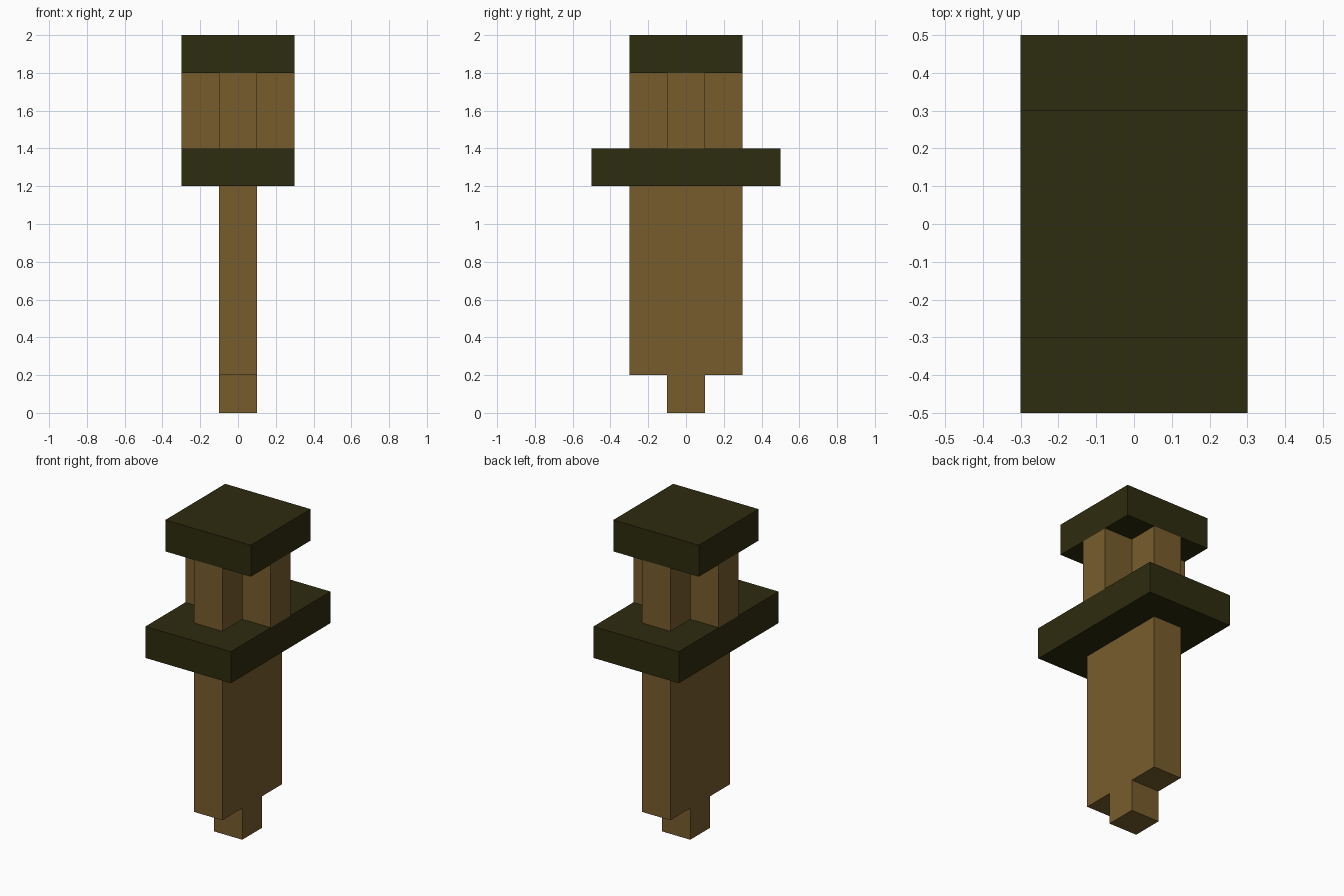
import bpy
import bmesh

if "Cube" in bpy.data.objects:
    bpy.data.objects.remove(bpy.data.objects["Cube"])


def material(name, colour):
    mat = bpy.data.materials.new(name)
    mat.diffuse_color = (*colour, 1.0)
    mat.use_nodes = True
    mat.node_tree.nodes["Principled BSDF"].inputs["Base Color"].default_value = mat.diffuse_color
    return mat


WOOD = material("brown wood", (0.184, 0.108, 0.026))
DARK = material("dark olive", (0.027, 0.025, 0.0045))


def prism(name, outline, z0, z1, mat):
    """Extrude a flat xy outline from z0 up to z1."""
    bm = bmesh.new()
    face = bm.faces.new([bm.verts.new((x, y, z0)) for x, y in outline])
    top = bmesh.ops.extrude_face_region(bm, geom=[face])["geom"]
    verts = [v for v in top if isinstance(v, bmesh.types.BMVert)]
    bmesh.ops.translate(bm, verts=verts, vec=(0, 0, z1 - z0))
    bmesh.ops.recalc_face_normals(bm, faces=bm.faces)
    mesh = bpy.data.meshes.new(name)
    bm.to_mesh(mesh)
    bm.free()
    mesh.materials.append(mat)
    obj = bpy.data.objects.new(name, mesh)
    bpy.context.collection.objects.link(obj)
    return obj


def rect(hx, hy):
    return [(-hx, -hy), (hx, -hy), (hx, hy), (-hx, hy)]


# Blade: narrow tip and wide flat body
prism("blade_tip", rect(0.1, 0.1), 0.0, 0.2, WOOD)
prism("blade", rect(0.1, 0.3), 0.2, 1.2, WOOD)

# Crossguard
prism("guard", rect(0.3, 0.5), 1.2, 1.4, DARK)

# Grip with a plus-shaped cross-section
a, b = 0.1, 0.3
quarter = [(b, -a), (b, a), (a, a)]
plus = []
for _ in range(4):
    plus += quarter
    quarter = [(-y, x) for x, y in quarter]
prism("grip", plus, 1.4, 1.8, WOOD)

# Pommel
prism("pommel", rect(0.3, 0.3), 1.8, 2.0, DARK)
